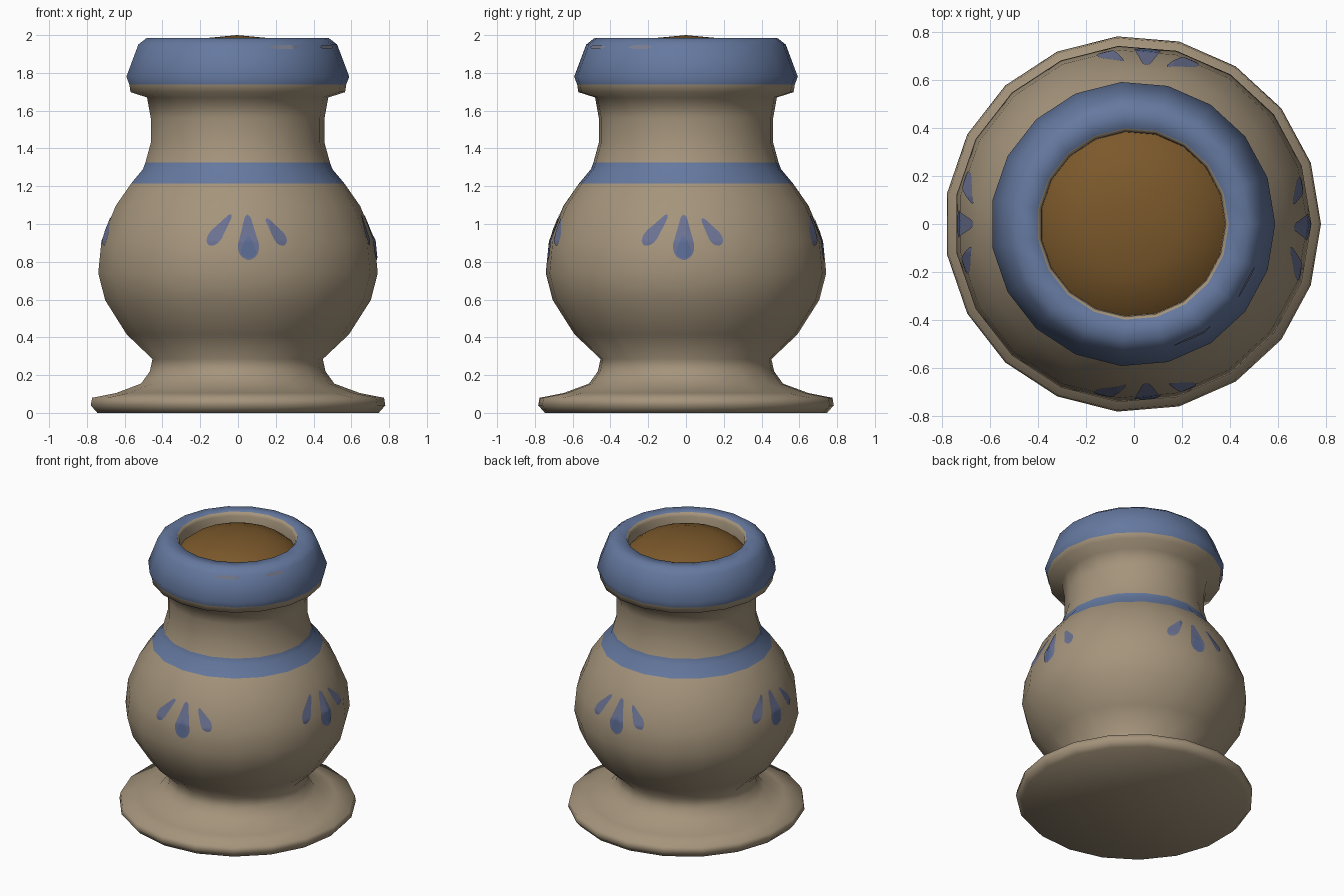
import bpy, math

if "Cube" in bpy.data.objects:
    bpy.data.objects.remove(bpy.data.objects["Cube"])

N = 19                 # sides of the turned shapes
STEP = 2 * math.pi / N
CX = -0.005            # centres the odd-sided outline


def mat(name, rgb):
    m = bpy.data.materials.new(name)
    m.diffuse_color = (*rgb, 1)
    m.use_nodes = True
    m.node_tree.nodes["Principled BSDF"].inputs["Base Color"].default_value = m.diffuse_color
    return m


CLAY = mat("tan clay", (0.375, 0.297, 0.200))
BLUE = mat("blue glaze", (0.130, 0.190, 0.350))
PETAL = mat("pale blue paint", (0.146, 0.165, 0.285))
DARK = mat("dark blue paint", (0.105, 0.150, 0.300))
BROWN = mat("brown filling", (0.198, 0.098, 0.024))
WORN = mat("worn grey glaze", (0.200, 0.215, 0.290))


def make(name, verts, faces, mats, ids=None):
    me = bpy.data.meshes.new(name)
    me.from_pydata(verts, [], faces)
    for m in mats:
        me.materials.append(m)
    for p in me.polygons:
        p.use_smooth = True
        if ids:
            p.material_index = ids[p.index]
    ob = bpy.data.objects.new(name, me)
    bpy.context.collection.objects.link(ob)
    return ob


def lathe(name, profile, mats, rule=lambda a, b: 0):
    verts, faces, ids, rings = [], [], [], []
    for r, z in profile:
        n = N if r > 0 else 1
        rings.append([len(verts) + i % n for i in range(N)])
        verts += [(CX + r * math.cos(i * STEP), r * math.sin(i * STEP), z) for i in range(n)]
    for k in range(len(rings) - 1):
        a, b = rings[k], rings[k + 1]
        for i in range(N):
            j = (i + 1) % N
            faces.append(list(dict.fromkeys((a[i], a[j], b[j], b[i]))))
            ids.append(rule(profile[k], profile[k + 1]))
    return make(name, verts, faces, mats, ids)


# Outer outline, from foot to lip
OUTER = [(0.75, 0), (0.785, 0.04), (0.778, 0.08), (0.65, 0.105), (0.515, 0.155),
         (0.468, 0.22), (0.454, 0.285), (0.592, 0.415), (0.708, 0.597), (0.745, 0.74),
         (0.728, 0.91), (0.652, 1.095), (0.568, 1.215), (0.505, 1.29), (0.492, 1.325),
         (0.463, 1.43), (0.463, 1.56), (0.483, 1.67), (0.572, 1.698), (0.578, 1.738),
         (0.594, 1.78), (0.53, 1.95), (0.485, 1.985)]
INNER = [(0.40, 1.985), (0.387, 1.96), (0.384, 1.86)]


def glaze(a, b):
    z = (a[1] + b[1]) / 2
    inside = max(a[0], b[0]) <= 0.40
    return int(not inside and (1.215 < z < 1.325 or z > 1.738))


lathe("vase_body", [(0, 0)] + OUTER + INNER, [CLAY, BLUE], glaze)

# Domed filling in the mouth
lathe("filling", [(0.386, 1.89), (0.32, 1.942), (0.19, 1.982), (0, 2.0)], [BROWN])


def on_surface(az, z, lift):
    """Point on the faceted outer wall."""
    for (r0, z0), (r1, z1) in zip(OUTER, OUTER[1:]):
        if z0 <= z <= z1:
            r = r0 + (r1 - r0) * (z - z0) / (z1 - z0)
            break
    rel = az % STEP - STEP / 2
    r = r * math.cos(STEP / 2) / math.cos(rel) + lift
    return (CX + r * math.cos(az), r * math.sin(az), z)


def petal_width(t):
    """Narrow blunt tip widening to a round end."""
    tip = min(1, t / 0.06) ** 0.5
    end = max(0.02, 1 - max(0, (t - 0.72) / 0.28) ** 2) ** 0.5
    return tip * (0.25 + 0.75 * min(1, t / 0.65)) * end


def streak_width(t):
    return max(0.02, math.sin(math.pi * t)) ** 0.4


def stroke(name, az, tip, end, width, m, lift=0.004, shape=petal_width, radius=0.73):
    """Thin brush mark from tip to end, given as (arc offset, height)."""
    rows, cols = 20, 8
    dx, dz = end[0] - tip[0], end[1] - tip[1]
    ln = math.hypot(dx, dz)
    px, pz = -dz / ln, dx / ln
    verts, faces = [], []
    for i in range(rows + 1):
        t = i / rows
        hw = max(0.001, width * shape(t))
        for j in range(cols + 1):
            o = hw * (2 * j / cols - 1)
            verts.append(on_surface(az + (tip[0] + dx * t + px * o) / radius,
                                    tip[1] + dz * t + pz * o, lift))
    w = cols + 1
    for i in range(rows):
        for j in range(cols):
            a = i * w + j
            faces.append((a, a + w, a + w + 1, a + 1))
    return make(name, verts, faces, [m])


# Four painted sprays of three petals around the belly
for side, deg in (("front", -85.2), ("right", -1), ("back", 85.2), ("left", 180)):
    az = math.radians(deg)
    stroke(side + "_petal_left", az, (-0.095, 1.05), (-0.215, 0.89), 0.037, PETAL)
    stroke(side + "_petal_right", az, (0.105, 1.03), (0.200, 0.89), 0.035, PETAL)
    stroke(side + "_petal_middle", az, (0, 1.05), (0, 0.81), 0.056, PETAL)
    stroke(side + "_petal_heart", az, (0, 0.935), (0, 0.82), 0.040, DARK, 0.0065)

# Two worn streaks on the lip
for name, deg, half in (("streak_a", -62, 0.085), ("streak_b", -27, 0.07)):
    stroke("lip_" + name, math.radians(deg), (-half, 1.937), (half, 1.937), 0.011, WORN,
           0.005, streak_width, 0.53)
